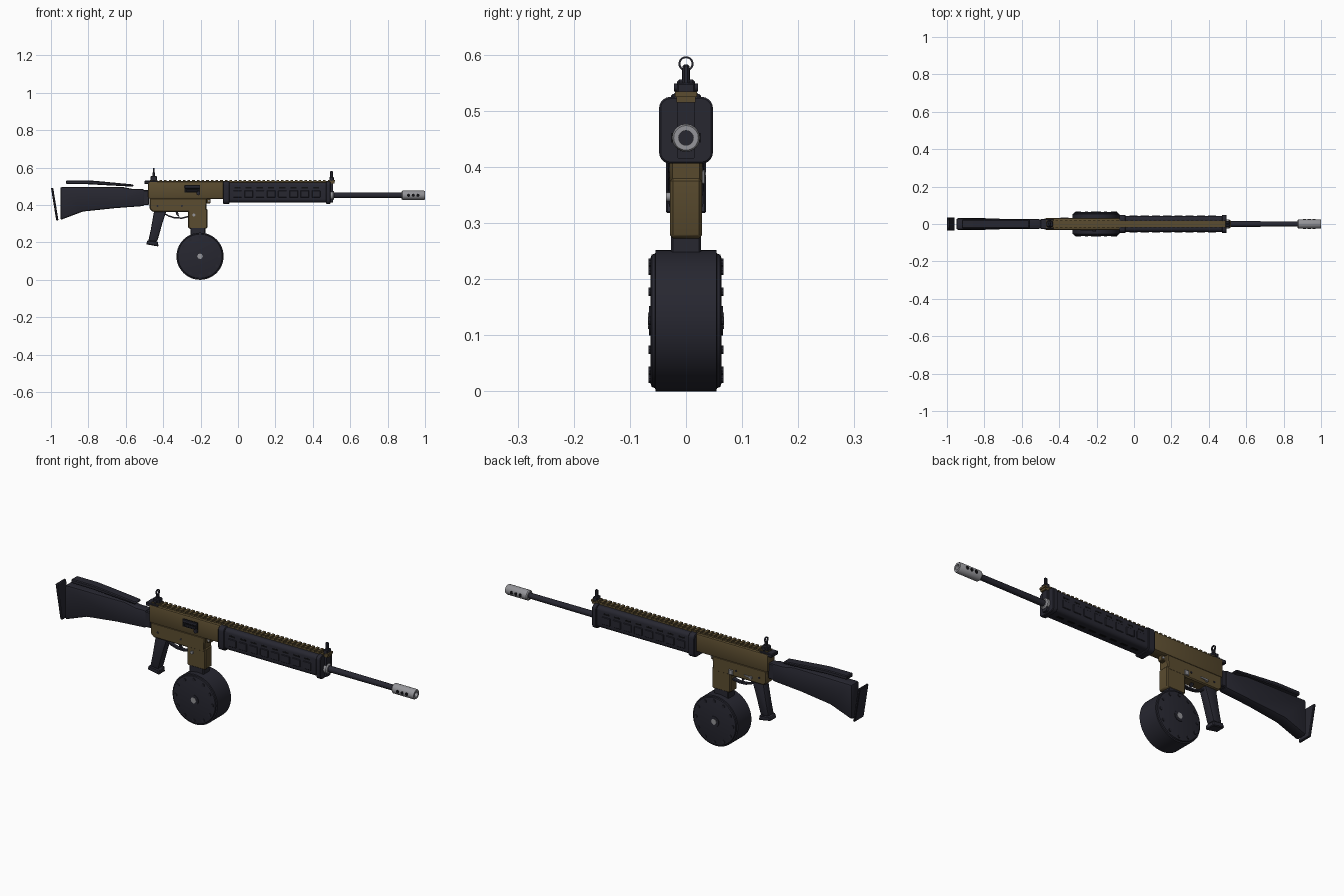
import bpy, bmesh, math
from mathutils import Matrix, Vector

if "Cube" in bpy.data.objects:
    bpy.data.objects.remove(bpy.data.objects["Cube"])


def material(name, rgb):
    m = bpy.data.materials.new(name)
    m.diffuse_color = (*rgb, 1)
    m.use_nodes = True
    m.node_tree.nodes["Principled BSDF"].inputs["Base Color"].default_value = m.diffuse_color
    return m


DARK = material("dark polymer", (0.02, 0.02, 0.03))
BROWN = material("brown metal", (0.105, 0.073, 0.029))
GREY = material("grey steel", (0.30, 0.30, 0.32))
BLACK = material("black recess", (0.005, 0.005, 0.006))


def finish(name, bm, mat, bevel=0.0, seg=1):
    """Bevel sharp edges, then turn the bmesh into a shaded object."""
    bmesh.ops.recalc_face_normals(bm, faces=bm.faces)
    if bevel:
        edges = [e for e in bm.edges if len(e.link_faces) == 2 and e.calc_face_angle() > 0.6]
        bmesh.ops.bevel(bm, geom=edges, offset=bevel, segments=seg, profile=0.5, affect='EDGES')
    me = bpy.data.meshes.new(name)
    bm.to_mesh(me)
    bm.free()
    me.materials.append(mat)
    ob = bpy.data.objects.new(name, me)
    bpy.context.collection.objects.link(ob)
    bpy.ops.object.select_all(action='DESELECT')
    ob.select_set(True)
    bpy.context.view_layer.objects.active = ob
    bpy.ops.object.shade_smooth_by_angle(angle=math.radians(35))
    return ob


def loft(name, a, b, mat, bevel=0.0, seg=1):
    """Solid between two matching outlines."""
    bm = bmesh.new()
    va = [bm.verts.new(p) for p in a]
    vb = [bm.verts.new(p) for p in b]
    bm.faces.new(va)
    bm.faces.new(vb)
    n = len(a)
    for i in range(n):
        j = (i + 1) % n
        bm.faces.new((va[i], va[j], vb[j], vb[i]))
    return finish(name, bm, mat, bevel, seg)


def side(name, pts, hw, mat, bevel=0.0, seg=1, y=0.0):
    """x-z outline extruded across y; hw is a number or a function of x."""
    w = hw if callable(hw) else (lambda x: hw)
    return loft(name, [(x, y - w(x), z) for x, z in pts],
                [(x, y + w(x), z) for x, z in pts], mat, bevel, seg)


def box(name, x0, x1, y0, y1, z0, z1, mat, bevel=0.0, seg=1):
    pts = [(x0, z0), (x1, z0), (x1, z1), (x0, z1)]
    return side(name, pts, (y1 - y0) / 2, mat, bevel, seg, (y0 + y1) / 2)


def rounded(name, x0, x1, hw, z0, z1, r, mat, bevel=0.0):
    """Rounded rectangle section extruded along x."""
    sec = []
    for k, (sy, sz) in enumerate([(1, 1), (-1, 1), (-1, -1), (1, -1)]):
        cy = sy * (hw - r)
        cz = z1 - r if sz > 0 else z0 + r
        for i in range(6):
            t = math.pi / 2 * (k + i / 5)
            sec.append((cy + r * math.cos(t), cz + r * math.sin(t)))
    return loft(name, [(x0, *p) for p in sec], [(x1, *p) for p in sec], mat, bevel)


def lathe(name, prof, axis, centre, mat, n=24, closed=False):
    """Spin (distance, radius) points about the x or y axis."""
    bm = bmesh.new()
    rings = []
    for d, r in prof:
        ring = []
        for i in range(n):
            t = 2 * math.pi * i / n
            u, v = r * math.cos(t), r * math.sin(t)
            p = Vector((d, u, v) if axis == 'x' else (u, d, v)) + Vector(centre)
            ring.append(bm.verts.new(p))
        rings.append(ring)
    pairs = list(zip(rings, rings[1:] + rings[:1])) if closed else list(zip(rings, rings[1:]))
    for a, b in pairs:
        for i in range(n):
            j = (i + 1) % n
            bm.faces.new((a[i], a[j], b[j], b[i]))
    if not closed:
        bm.faces.new(rings[0])
        bm.faces.new(rings[-1])
    return finish(name, bm, mat)


def pin(name, x, z, y0, y1, r, mat, n=12):
    return lathe(name, [(y0, r), (y1, r)], 'y', (x, 0, z), mat, n)


# Stock, cheek rest and butt pad
side("stock", [(-0.95, 0.32), (-0.83, 0.365), (-0.66, 0.383), (-0.50, 0.395),
               (-0.50, 0.485), (-0.56, 0.485), (-0.62, 0.497), (-0.95, 0.497)],
     lambda x: 0.031 if x < -0.8 else 0.026, DARK, 0.01, 2)
side("cheek_rest", [(-0.92, 0.512), (-0.80, 0.511), (-0.56, 0.498), (-0.56, 0.510),
                    (-0.74, 0.527), (-0.80, 0.532), (-0.92, 0.532)], 0.024, DARK, 0.004)
side("butt_pad", [(-1.0, 0.492), (-0.988, 0.492), (-0.960, 0.318), (-0.972, 0.318)],
     0.036, DARK, 0.003)

# Receiver
box("stock_mount", -0.51, -0.475, -0.022, 0.022, 0.40, 0.48, DARK, 0.004)
box("upper_receiver", -0.48, -0.07, -0.031, 0.031, 0.433, 0.525, BROWN, 0.009, 2)
side("lower_receiver", [(-0.472, 0.438), (-0.472, 0.378), (-0.455, 0.363), (-0.17, 0.363),
                        (-0.165, 0.438)], 0.029, BROWN, 0.005)
side("magazine_well", [(-0.268, 0.38), (-0.268, 0.28), (-0.262, 0.273), (-0.168, 0.273),
                       (-0.164, 0.28), (-0.164, 0.38)], 0.0285, BROWN, 0.005)
box("front_lug", -0.17, -0.147, -0.012, 0.012, 0.408, 0.438, BROWN, 0.003)
pin("takedown_pin", -0.155, 0.422, -0.015, 0.015, 0.006, GREY)
box("rear_latch", -0.50, -0.43, -0.027, 0.027, 0.512, 0.530, DARK, 0.003)

# Ejection port and small controls
box("ejection_port", -0.287, -0.203, -0.033, -0.030, 0.466, 0.506, BLACK)
box("bolt_cover", -0.285, -0.205, -0.036, -0.030, 0.488, 0.503, DARK, 0.002)
box("port_rib", -0.275, -0.215, -0.036, -0.030, 0.470, 0.480, DARK, 0.002)
pin("bolt_button", -0.212, 0.462, -0.040, -0.028, 0.010, DARK)
pin("magazine_release", -0.236, 0.347, -0.036, 0.0, 0.008, GREY)
pin("selector_hub", -0.385, 0.385, 0.0, 0.034, 0.008, GREY)
side("selector_lever", [(-0.39, 0.381), (-0.35, 0.385), (-0.35, 0.391), (-0.39, 0.391)],
     0.002, GREY, y=0.034)
box("bolt_catch", -0.285, -0.262, 0.027, 0.034, 0.37, 0.395, GREY, 0.002)
for i, x in enumerate((-0.43, -0.30)):
    pin(f"receiver_pin_{i}", x, 0.395, -0.031, 0.031, 0.005, DARK)

# Top rail with teeth
box("rail_base", -0.48, 0.515, -0.017, 0.017, 0.515, 0.528, BROWN)
for i in range(40):
    x = -0.47 + i * 0.025
    box(f"rail_tooth_{i}", x, x + 0.014, -0.020, 0.020, 0.525, 0.535, BROWN)

# Handguard with end collars, ribs and vent slots
rounded("handguard", -0.075, 0.49, 0.042, 0.414, 0.521, 0.018, DARK)
rounded("handguard_rear_collar", -0.08, -0.045, 0.048, 0.406, 0.525, 0.02, DARK, 0.003)
rounded("handguard_front_collar", 0.47, 0.495, 0.048, 0.406, 0.525, 0.02, DARK, 0.003)
for s in (-1, 1):
    y0, y1 = sorted((s * 0.040, s * 0.0455))
    for i in range(8):
        x = -0.025 + i * 0.06
        box(f"handguard_rib_{s}_{i}", x, x + 0.045, y0, y1, 0.44, 0.478, DARK, 0.002)
        v0, v1 = sorted((s * 0.040, s * 0.0425))
        box(f"vent_slot_{s}_{i}", x + 0.005, x + 0.038, v0, v1, 0.488, 0.496, BLACK)
for i in range(8):
    x = -0.02 + i * 0.06
    box(f"bottom_slot_{i}", x, x + 0.035, -0.006, 0.006, 0.4125, 0.42, BLACK)

# Barrel and muzzle brake
lathe("barrel", [(0.48, 0.0155), (0.975, 0.0135)], 'x', (0, 0, 0.452), DARK, 20)
lathe("barrel_nut", [(0.49, 0.025), (0.508, 0.025), (0.514, 0.020)], 'x', (0, 0, 0.452), GREY, 16)
lathe("muzzle_brake", [(0.875, 0.013), (0.875, 0.021), (0.88, 0.025), (0.994, 0.025),
                       (1.0, 0.022), (1.0, 0.013)], 'x', (0, 0, 0.452), GREY, 20, True)
for i in range(3):
    pin(f"muzzle_port_{i}", 0.912 + i * 0.025, 0.452, -0.0256, 0.0256, 0.0085, BLACK)

# Sights
rounded("front_sight_plate", 0.492, 0.507, 0.016, 0.414, 0.545, 0.006, DARK)
box("front_sight_base", 0.488, 0.512, -0.016, 0.016, 0.53, 0.550, DARK, 0.003)
box("front_sight_post", 0.493, 0.507, -0.006, 0.006, 0.545, 0.583, DARK, 0.003)
box("rear_sight_base", -0.468, -0.433, -0.016, 0.016, 0.528, 0.556, DARK, 0.004)
box("rear_sight_stem", -0.456, -0.444, -0.007, 0.007, 0.55, 0.575, DARK, 0.002)
lathe("rear_sight_ring", [(-0.004, 0.010), (0.004, 0.010), (0.004, 0.0135), (-0.004, 0.0135)],
      'x', (-0.45, 0, 0.584), DARK, 20, True)
pin("rear_sight_knob", -0.45, 0.542, -0.021, 0.021, 0.007, DARK)

# Grip, trigger and guard
side("grip", [(-0.448, 0.372), (-0.382, 0.372), (-0.405, 0.30), (-0.432, 0.205),
              (-0.480, 0.205), (-0.466, 0.27)], 0.023, DARK, 0.008, 2)
side("grip_base", [(-0.483, 0.212), (-0.428, 0.204), (-0.425, 0.178), (-0.492, 0.190)],
     0.026, DARK, 0.004)
guard = [(-0.39, 0.348), (-0.37, 0.337), (-0.34, 0.328), (-0.30, 0.326), (-0.265, 0.334)]
side("trigger_guard", guard + [(x, z + 0.008) for x, z in reversed(guard)], 0.009, DARK)
side("trigger", [(-0.335, 0.37), (-0.322, 0.37), (-0.318, 0.348), (-0.312, 0.338),
                 (-0.320, 0.338), (-0.330, 0.35)], 0.005, DARK)

# Drum magazine
cx, cz = -0.203, 0.126
box("magazine_neck", -0.255, -0.175, -0.027, 0.027, 0.22, 0.29, DARK, 0.004)
lathe("drum", [(-0.063, 0.112), (-0.061, 0.118), (-0.055, 0.120), (-0.054, 0.126), (0.054, 0.126),
               (0.055, 0.120), (0.061, 0.118), (0.063, 0.112)], 'y', (cx, 0, cz), DARK, 48)
for i in range(12):
    t = 2 * math.pi * i / 12
    pin(f"drum_stud_{i}", cx + 0.103 * math.cos(t), cz + 0.103 * math.sin(t),
        -0.067, 0.067, 0.008, DARK, 10)
pin("drum_hub", cx, cz, -0.0655, 0.0655, 0.026, DARK, 20)
pin("drum_axle", cx, cz, -0.068, 0.068, 0.015, GREY, 8)
